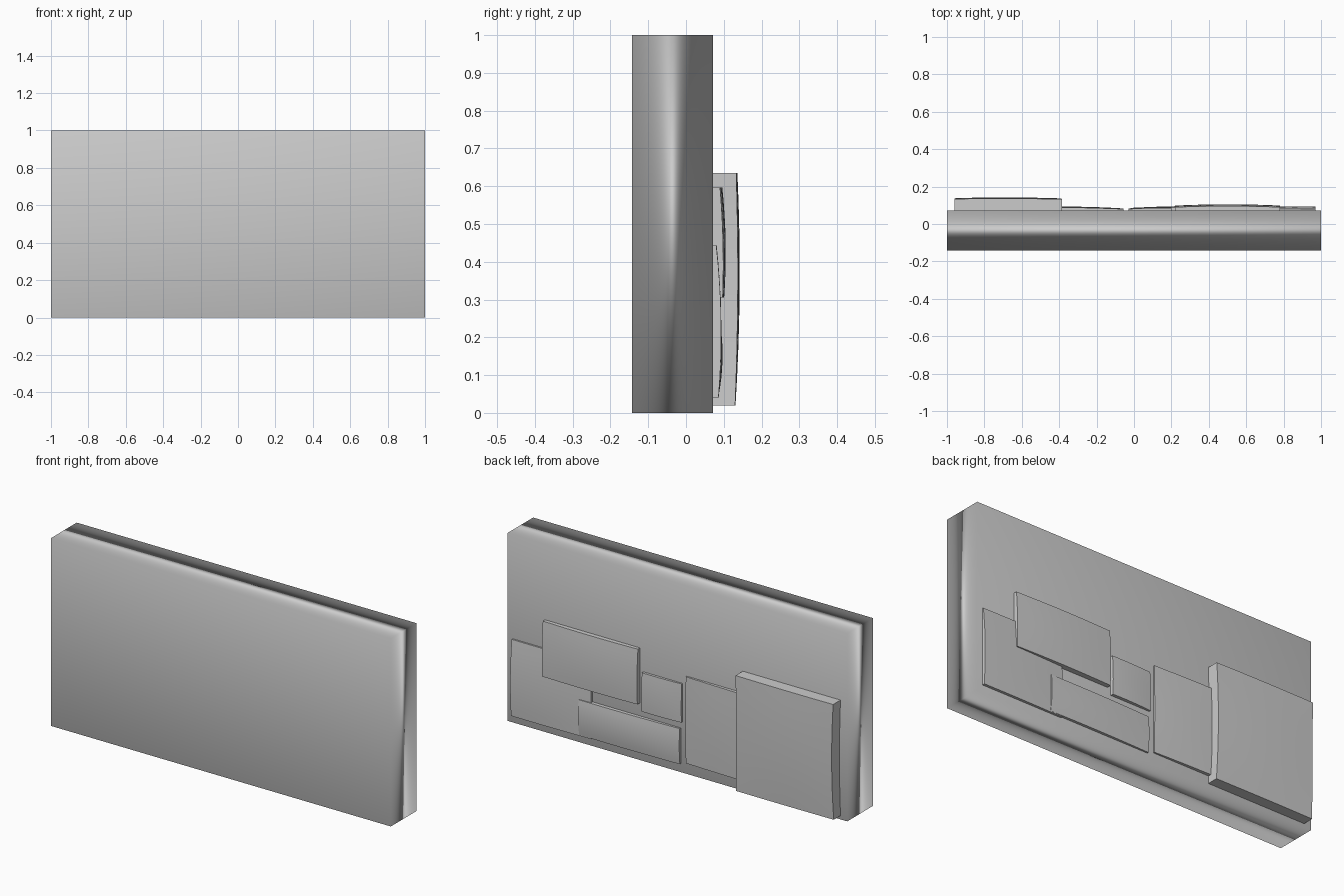
import bpy, bmesh

if "Cube" in bpy.data.objects:
    bpy.data.objects.remove(bpy.data.objects["Cube"])

FRONT, BACK = -0.143, 0.072
N = 8  # divisions across each curved panel


def finish(name, bm, sharp):
    bmesh.ops.recalc_face_normals(bm, faces=bm.faces)
    mesh = bpy.data.meshes.new(name)
    bm.to_mesh(mesh)
    bm.free()
    obj = bpy.data.objects.new(name, mesh)
    bpy.context.collection.objects.link(obj)
    for p in mesh.polygons:
        p.use_smooth = True
    if sharp:
        mesh.set_sharp_from_angle(angle=0.7)
    return obj


def quad(t, a, b, c):
    """Parabola through a, b, c at t = 0, 0.5, 1."""
    return a * (1 - t) * (1 - 2 * t) + b * 4 * t * (1 - t) + c * t * (2 * t - 1)


def panel(name, x0, x1, z0, z1, depths, pinch=0.0):
    """Raised plate; depths = y at low/mid/high x for bottom, middle, top rows."""
    bm = bmesh.new()
    rows = []
    for j in range(N + 1):
        v = j / N
        row = []
        for i in range(N + 1):
            u = i / N
            y = quad(v, *[quad(u, *r) for r in depths])
            x = x0 + (x1 - x0) * u - pinch * 4 * v * (1 - v) * (2 * u - 1)
            row.append(bm.verts.new((x, y, z0 + (z1 - z0) * v)))
        rows.append(row)
    for j in range(N):
        for i in range(N):
            bm.faces.new((rows[j][i], rows[j][i + 1], rows[j + 1][i + 1], rows[j + 1][i]))
    # extrude the rim back into the slab
    rim = [e for e in bm.edges if e.is_boundary]
    new = bmesh.ops.extrude_edge_only(bm, edges=rim)["geom"]
    for vert in (g for g in new if isinstance(g, bmesh.types.BMVert)):
        vert.co.y = BACK - 0.002
    bmesh.ops.holes_fill(bm, edges=[e for e in bm.edges if e.is_boundary], sides=0)
    return finish(name, bm, True)


# main slab, softly shaded towards its large faces
bm = bmesh.new()
bmesh.ops.create_cube(bm, size=1)
for vert in bm.verts:
    vert.co.x *= 2
    vert.co.y = FRONT if vert.co.y < 0 else BACK
    vert.co.z += 0.5
slab = finish("slab", bm, False)
weighted = slab.modifiers.new("area_normals", 'WEIGHTED_NORMAL')
weighted.mode = 'FACE_AREA'

# raised panels on the back
panel("large_panel", -0.96, -0.385, 0.02, 0.635,
      ((0.129, 0.131, 0.130), (0.138, 0.142, 0.137), (0.134, 0.136, 0.133)), 0.006)
panel("tall_panel", -0.40, -0.055, 0.06, 0.52,
      ((0.089, 0.086, 0.080), (0.093, 0.091, 0.083), (0.089, 0.086, 0.080)))
panel("small_panel", -0.03, 0.20, 0.27, 0.475,
      ((0.082, 0.088, 0.088), (0.083, 0.090, 0.090), (0.080, 0.085, 0.085)))
panel("wide_panel", -0.02, 0.57, 0.045, 0.235,
      ((0.080, 0.086, 0.084), (0.086, 0.096, 0.094), (0.081, 0.090, 0.090)))
panel("upper_panel", 0.22, 0.78, 0.305, 0.597,
      ((0.095, 0.101, 0.097), (0.098, 0.105, 0.098), (0.090, 0.096, 0.090)))
panel("outer_panel", 0.50, 0.97, 0.04, 0.445,
      ((0.082, 0.086, 0.086), (0.084, 0.092, 0.093), (0.078, 0.081, 0.080)))
